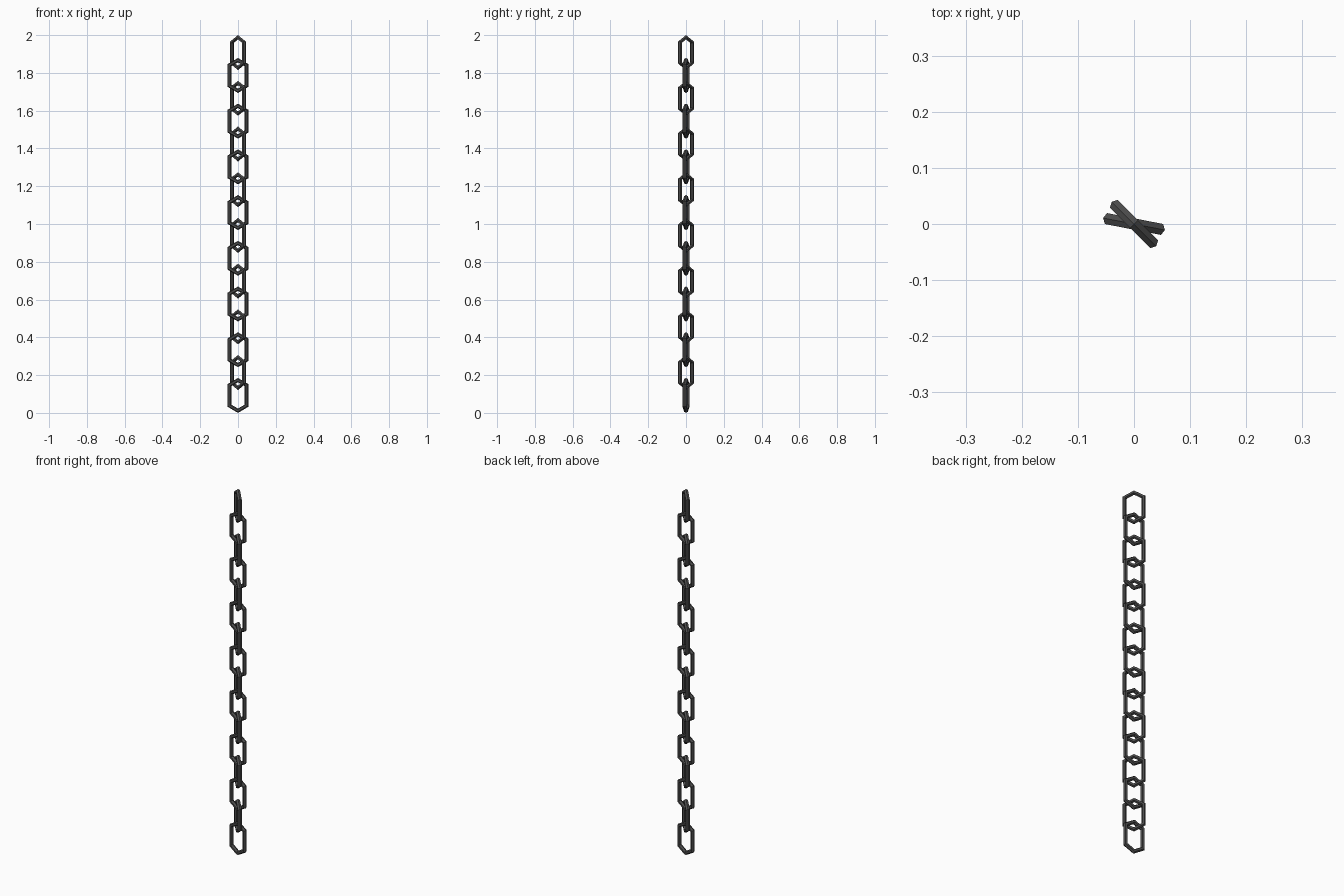
import bpy, bmesh
from math import radians, sin, cos, tau

if "Cube" in bpy.data.objects:
    bpy.data.objects.remove(bpy.data.objects["Cube"])

LINKS = 16          # links in the chain
HEIGHT = 0.185      # height of one link
HALF_W = 0.056      # half width of one link
WIRE = 0.0115       # wire radius
SIDES = 6           # corners of the link and of the wire section
PITCH = (2.0 - HEIGHT) / (LINKS - 1)


def link_mesh():
    """Elongated six-cornered ring with a six-sided wire."""
    outer = HALF_W / cos(radians(30))
    ring = outer - WIRE
    stretch = HEIGHT / 2 - outer
    bm = bmesh.new()
    loops = []
    for i in range(SIDES):
        a = tau * i / SIDES + radians(90)
        shift = stretch if sin(a) > 0 else -stretch
        loop = []
        for j in range(SIDES):
            b = tau * j / SIDES
            r = ring + WIRE * cos(b)
            loop.append(bm.verts.new((r * cos(a), WIRE * sin(b), r * sin(a) + shift)))
        loops.append(loop)
    for i in range(SIDES):
        p, q = loops[i], loops[(i + 1) % SIDES]
        for j in range(SIDES):
            k = (j + 1) % SIDES
            bm.faces.new((p[j], q[j], q[k], p[k]))
    bmesh.ops.recalc_face_normals(bm, faces=bm.faces[:])
    me = bpy.data.meshes.new("chain_link")
    bm.to_mesh(me)
    bm.free()
    return me


# Dark iron
iron = bpy.data.materials.new("dark_iron")
iron.diffuse_color = (0.07, 0.07, 0.07, 1)
iron.use_nodes = True
iron.node_tree.nodes["Principled BSDF"].inputs["Base Color"].default_value = iron.diffuse_color
mesh = link_mesh()
mesh.materials.append(iron)

# Hanging links, alternately turned
for n in range(LINKS):
    link = bpy.data.objects.new(f"chain_link_{n + 1:02d}", mesh)
    link.location.z = HEIGHT / 2 + n * PITCH
    link.rotation_euler.z = radians(-45 if n % 2 else -11)
    bpy.context.collection.objects.link(link)
